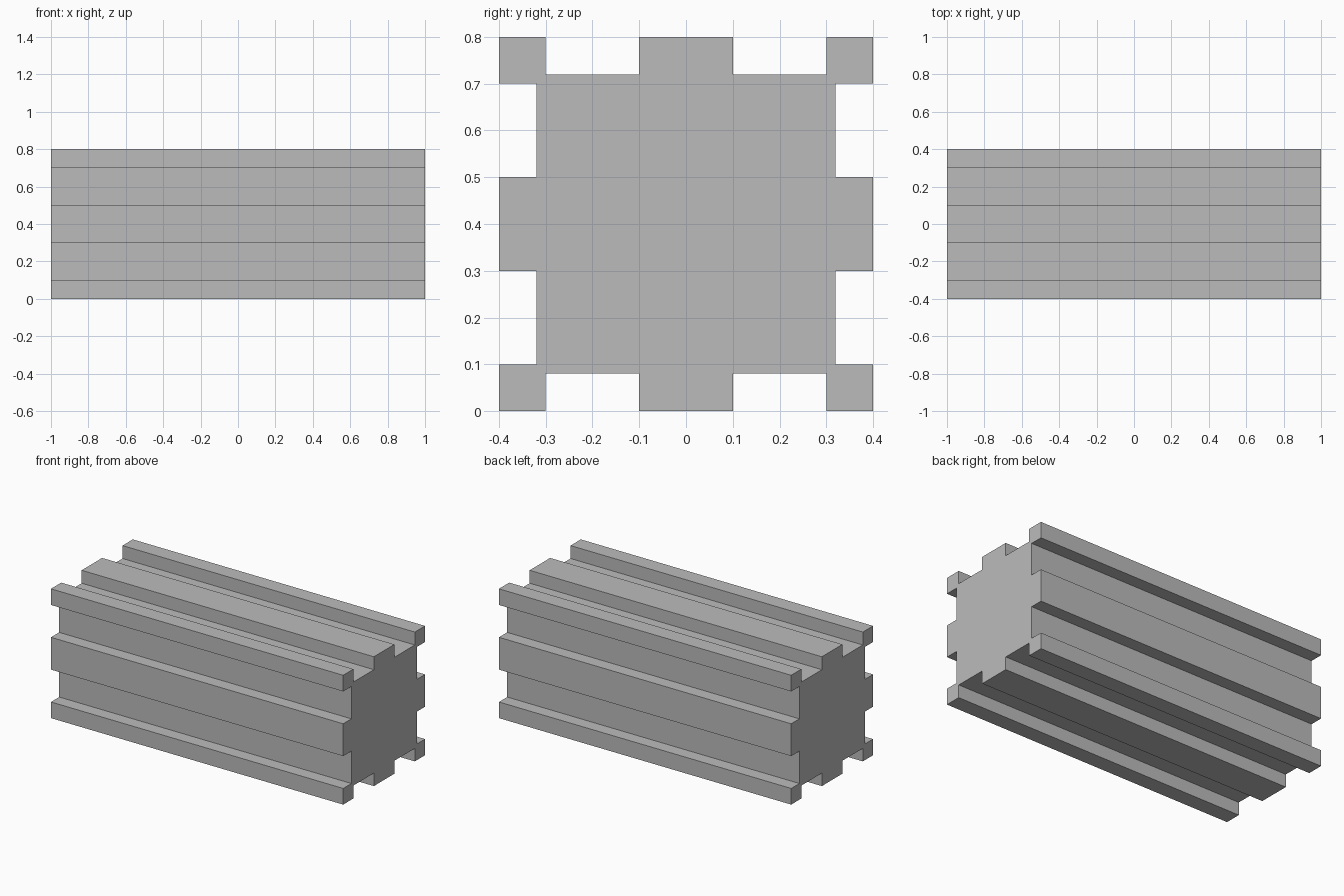
import bpy, bmesh
from mathutils import Matrix, Vector

cube = bpy.data.objects.get("Cube")
if cube:
    bpy.data.objects.remove(cube, do_unlink=True)

LENGTH, HALF, FLOOR = 2.0, 0.4, 0.32   # beam length, outer half width, groove floor
LIP, RIB = 0.3, 0.1                    # corner lip start, centre rib half width

# Plain grey material
grey = bpy.data.materials.new("plain_grey")
grey.use_nodes = True
colour = (0.5, 0.5, 0.5, 1)
grey.diffuse_color = colour
grey.node_tree.nodes["Principled BSDF"].inputs["Base Color"].default_value = colour

# One side of the section: corner, groove, centre rib, groove
side = [(HALF, -HALF), (HALF, -LIP), (FLOOR, -LIP), (FLOOR, -RIB), (HALF, -RIB),
        (HALF, RIB), (FLOOR, RIB), (FLOOR, LIP), (HALF, LIP)]

# Repeat the side four times around the beam axis
bm = bmesh.new()
section = []
for quarter in range(4):
    turn = Matrix.Rotation(quarter * 1.5707963, 3, 'X')
    for y, z in side:
        point = turn @ Vector((-LENGTH / 2, y, z))
        section.append(bm.verts.new(point + Vector((0, 0, HALF))))

# Extrude the closed section along the beam
end = bm.faces.new(section)
result = bmesh.ops.extrude_face_region(bm, geom=[end], use_keep_orig=True)
moved = [v for v in result["geom"] if isinstance(v, bmesh.types.BMVert)]
bmesh.ops.translate(bm, verts=moved, vec=(LENGTH, 0, 0))
bmesh.ops.recalc_face_normals(bm, faces=bm.faces)

mesh = bpy.data.meshes.new("grooved_beam")
bm.to_mesh(mesh)
bm.free()
mesh.materials.append(grey)
beam = bpy.data.objects.new("grooved_beam", mesh)
bpy.context.collection.objects.link(beam)
